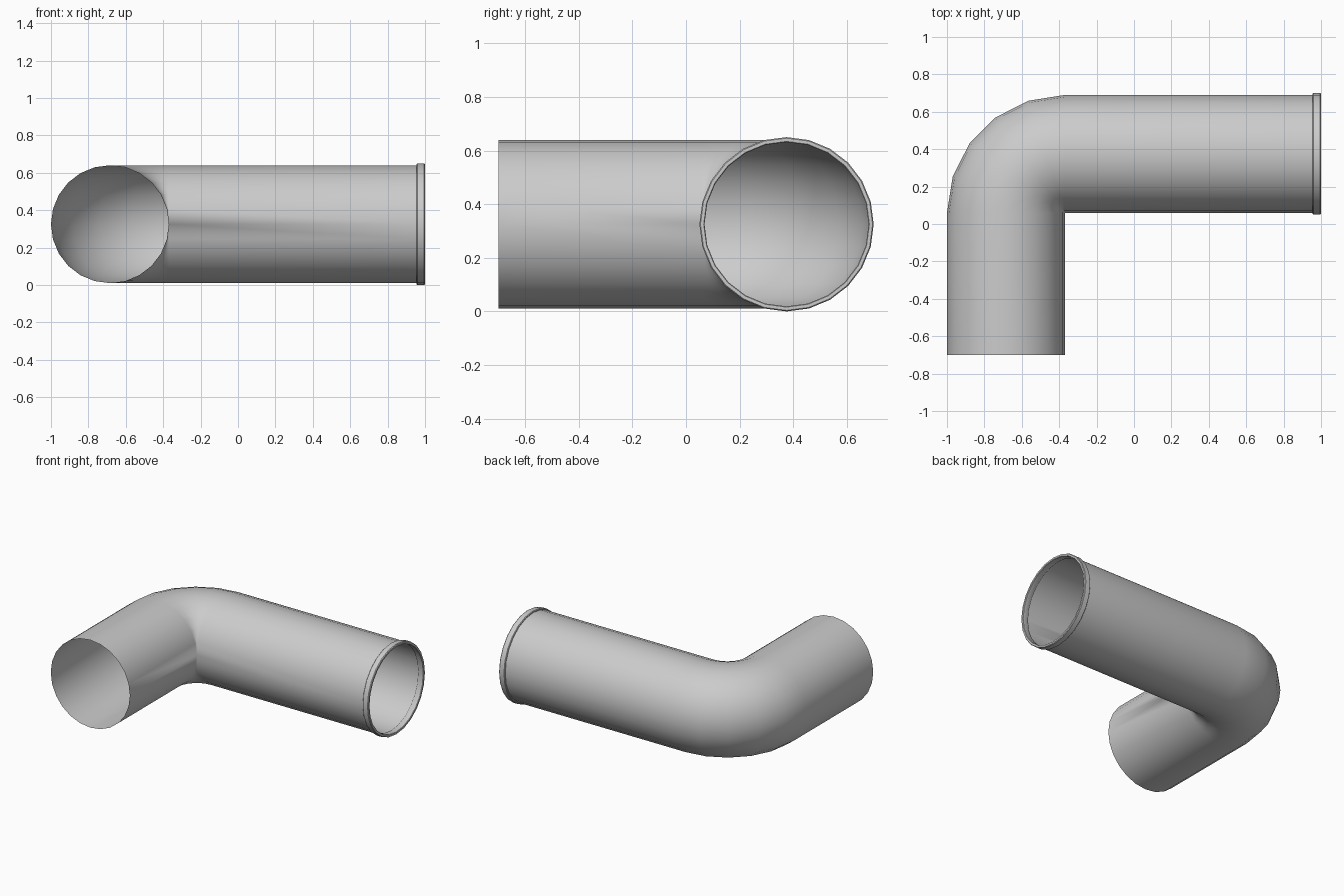
import bpy, bmesh
from math import sin, cos, pi, radians
from mathutils import Vector

if "Cube" in bpy.data.objects:
    bpy.data.objects.remove(bpy.data.objects["Cube"])

SIDES = 24
R = 0.315                            # pipe radius, also the bend radius
CZ = 0.325                           # axis height
PIVOT = Vector((-0.37, 0.06, CZ))    # inner corner of the elbow
UP = Vector((0, 0, 1))


def loft(name, rings, closed=False):
    """Skin circular rings given as (centre, side direction, radius)."""
    bm = bmesh.new()
    loops = []
    for c, s, r in rings:
        loops.append([bm.verts.new(c + r * (cos(2 * pi * k / SIDES) * s + sin(2 * pi * k / SIDES) * UP))
                      for k in range(SIDES)])
    pairs = list(zip(loops, loops[1:]))
    if closed:
        pairs.append((loops[-1], loops[0]))
    for a, b in pairs:
        for k in range(SIDES):
            n = (k + 1) % SIDES
            bm.faces.new((a[k], a[n], b[n], b[k]))
    # welds the ring points that meet at the inner corner
    bmesh.ops.remove_doubles(bm, verts=bm.verts, dist=1e-4)
    me = bpy.data.meshes.new(name)
    bm.to_mesh(me)
    bm.free()
    ob = bpy.data.objects.new(name, me)
    bpy.context.collection.objects.link(ob)
    bpy.ops.object.select_all(action='DESELECT')
    bpy.context.view_layer.objects.active = ob
    ob.select_set(True)
    bpy.ops.object.shade_smooth_by_angle(angle=radians(35))
    return ob


# Elbow pipe: short leg, five-step bend, long leg (open ends)
left, back = Vector((-1, 0, 0)), Vector((0, 1, 0))
rings = [(Vector((-0.685, -0.70, CZ)), left, R)]
for i in range(6):
    t = radians(18 * i)
    s = left * cos(t) + back * sin(t)
    rings.append((PIVOT + s * R, s, R))
rings.append((Vector((0.99, PIVOT.y + R, CZ)), back, R))
loft("elbow_pipe", rings)

# Collar: closed ring around the end of the long leg
profile = [(0.955, 0.308), (0.955, 0.321), (0.959, 0.325), (0.995, 0.325),
           (1.0, 0.321), (1.0, 0.309), (0.997, 0.306), (0.958, 0.306)]
loft("end_collar", [(Vector((x, PIVOT.y + R, CZ)), back, r) for x, r in profile], closed=True)
